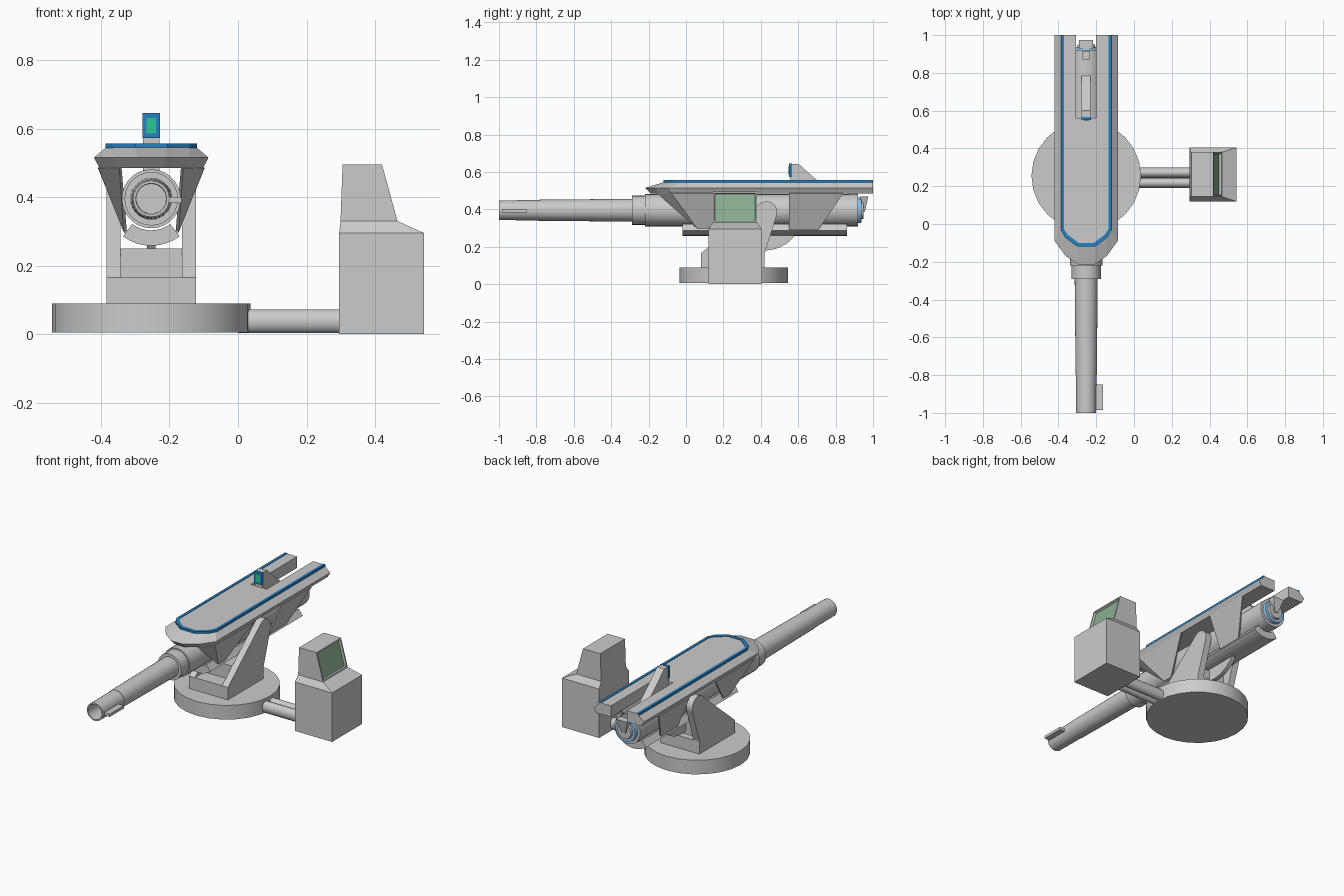
import bpy, bmesh, math

if "Cube" in bpy.data.objects:
    bpy.data.objects.remove(bpy.data.objects["Cube"])

CX, CY, BZ = -0.253, 0.255, 0.395   # gun centre line, turntable centre, bore height


def mat(name, rgb):
    m = bpy.data.materials.new(name)
    m.diffuse_color = (*rgb, 1)
    m.use_nodes = True
    m.node_tree.nodes["Principled BSDF"].inputs["Base Color"].default_value = m.diffuse_color
    return m


BLUE = mat("blue_trim", (0.02, 0.22, 0.55))
GREEN = mat("sight_green", (0.02, 0.6, 0.3))
SCREEN = mat("screen_green", (0.25, 0.42, 0.28))
PALE = mat("pale_blue", (0.3, 0.55, 0.8))


def make(name, verts, faces, m=None, smooth=False):
    me = bpy.data.meshes.new(name)
    me.from_pydata(verts, [], faces)
    bm = bmesh.new()
    bm.from_mesh(me)
    bmesh.ops.remove_doubles(bm, verts=bm.verts, dist=1e-5)
    bmesh.ops.recalc_face_normals(bm, faces=bm.faces)
    bm.to_mesh(me)
    bm.free()
    if smooth:
        me.shade_smooth()
        me.set_sharp_from_angle(angle=math.radians(35))
    if m:
        me.materials.append(m)
    ob = bpy.data.objects.new(name, me)
    bpy.context.collection.objects.link(ob)
    return ob


def loft(name, rings, m=None, smooth=False):
    n = len(rings[0])
    verts = [v for r in rings for v in r]
    faces = [list(range(n)), [(len(rings) - 1) * n + i for i in range(n)]]
    for k in range(len(rings) - 1):
        for i in range(n):
            j = (i + 1) % n
            faces.append((k * n + i, k * n + j, k * n + n + j, k * n + n + i))
    return make(name, verts, faces, m, smooth)


def rect(x0, x1, y0, y1, z):
    return [(x0, y0, z), (x1, y0, z), (x1, y1, z), (x0, y1, z)]


def box(name, x0, x1, y0, y1, z0, z1, m=None):
    return loft(name, [rect(x0, x1, y0, y1, z0), rect(x0, x1, y0, y1, z1)], m)


def prism_x(name, yz, x0, x1, m=None, smooth=False):
    return loft(name, [[(x, y, z) for y, z in yz] for x in (x0, x1)], m, smooth)


def arc(cy, cz, r, a0, a1, n, s=1.0):
    return [(cy + r * math.cos(math.radians(a0 + (a1 - a0) * i / n)),
             cz + s * r * math.sin(math.radians(a0 + (a1 - a0) * i / n))) for i in range(n + 1)]


def lathe_y(name, profile, n=28, m=None):
    rings = [[(CX + r * math.cos(2 * math.pi * i / n), y, BZ + r * math.sin(2 * math.pi * i / n))
              for i in range(n)] for y, r in profile]
    return loft(name, rings, m, True)


# Turntable and cable pipes to the console
loft("turntable", [[(x, y, z) for x, y in arc(CX, CY, 0.29, 0, 345, 23)] for z in (0.005, 0.09)],
     smooth=True)
for i, y in enumerate((0.218, 0.272)):
    prism_x(f"cable_pipe_{i}", arc(y, 0.038, 0.027, 0, 337.5, 15, 1.28), 0.0, 0.31, smooth=True)

# Console with recessed screen
box("console_cabinet", 0.295, 0.543, 0.12, 0.405, 0.0, 0.295)
head = loft("console_head", [rect(0.295, 0.543, 0.12, 0.405, 0.295),
                             rect(0.299, 0.465, 0.145, 0.38, 0.33),
                             rect(0.305, 0.42, 0.145, 0.38, 0.495)])
head.data.materials.append(None)
head.data.materials.append(SCREEN)
bm = bmesh.new()
bm.from_mesh(head.data)
bm.normal_update()
front = [f for f in bm.faces if f.normal.x > 0.8]
bmesh.ops.inset_region(bm, faces=front, thickness=0.012, depth=0)
bmesh.ops.inset_region(bm, faces=front, thickness=0.004, depth=-0.012)
for f in front:
    f.material_index = 1
bm.to_mesh(head.data)
bm.free()

# Pedestal and trunnion arms
box("pedestal", CX - 0.13, CX + 0.13, 0.08, 0.42, 0.085, 0.165)
box("pedestal_core", CX - 0.09, CX + 0.09, 0.17, 0.38, 0.16, 0.25)
arm = [(0.42, 0.165), (0.08, 0.165)] + arc(0.43, 0.385, 0.058, 140, -15, 10)[:]
for s, side in ((-1, "left"), (1, "right")):
    prism_x(f"mount_arm_{side}", arm, CX + s * 0.09, CX + s * 0.13)
prism_x("trunnion_pin", arc(0.43, 0.385, 0.035, 0, 337.5, 15), CX - 0.12, CX + 0.12, smooth=True)
prism_x("elevation_sector", arc(0.42, 0.385, 0.205, 205, 335, 16), CX - 0.013, CX + 0.013)

# Barrel with open bore, breech and muzzle sight
lathe_y("barrel", [(-0.6, 0.043), (-1, 0.045), (-1, 0.053), (-0.8, 0.054), (-0.8, 0.056),
                   (-0.29, 0.061), (-0.29, 0.078), (-0.22, 0.078), (-0.22, 0.086), (0.92, 0.086)])
box("muzzle_bracket", CX + 0.045, CX + 0.088, -0.985, -0.85, 0.383, 0.4)
lathe_y("breech_ring", [(0.915, 0.07), (0.938, 0.066)], m=PALE)
lathe_y("breech_plug", [(0.93, 0.05), (0.95, 0.045)])
loft("breech_handle", [rect(CX - 0.012, CX + 0.012, 0.935, 0.955, 0.385),
                       rect(CX - 0.037, CX + 0.037, 0.93, 0.975, 0.468)])
box("breech_catch", CX - 0.02, CX + 0.02, 0.87, 0.915, 0.47, 0.49)

# Curved cradle under the barrel
section = arc(CX, BZ, 0.137, 233, 307, 8) + arc(CX, BZ, 0.092, 307, 233, 8)
loft("cradle", [[(x, y, z) for x, z in section] for y in (-0.02, 0.86)])


# Armoured hood with rear slot and blue edge
def both(half):
    return half + [(-x, y) for x, y in reversed(half)]


LOW = [(0.151, 1), (0.151, -0.075), (0.1, -0.145), (0.035, -0.19)]
MID = [(0.167, 1), (0.167, -0.09), (0.11, -0.168), (0.04, -0.218)]
TOP = [(0.132, 1), (0.132, -0.03), (0.11, -0.07), (0.045, -0.118)]
TRIM = [(0.118, 1), (0.118, -0.025), (0.1, -0.055), (0.04, -0.1)]
SLOT = [(0.053, 0.56), (0.053, 1)]
loft("hood", [[(CX + x, y, z) for x, y in both(SLOT + half)]
              for half, z in ((LOW, 0.485), (MID, 0.515), (TOP, 0.545), (TOP, 0.553))])
edge = both([(x + 0.002, y - 0.002 * (y < 1)) for x, y in TOP]) + both(TRIM)[::-1]
loft("hood_trim", [[(CX + x, y, z) for x, y in edge] for z in (0.543, 0.556)], BLUE)

# Sloping skirt plates beneath the hood
for s, side in ((-1, "left"), (1, "right")):
    plates = {
        "front_skirt": ([(0.09, -0.15, 0.487), (0.151, -0.075, 0.487), (0.151, 0.3, 0.487),
                         (0.076, 0.12, 0.3), (0.076, 0.06, 0.3)], [(0, 1, 4), (1, 2, 3, 4)]),
        "rear_skirt": ([(0.151, 0.55, 0.487), (0.151, 0.84, 0.487), (0.073, 0.71, 0.295),
                        (0.073, 0.55, 0.295)], [(0, 1, 2, 3)]),
    }
    for name, (pts, faces) in plates.items():
        ob = make(f"{name}_{side}", [(CX + s * x, y, z) for x, y, z in pts], faces)
        mod = ob.modifiers.new("thickness", "SOLIDIFY")
        mod.thickness = 0.01
        mod.offset = 0

# Sight rising through the slot
prism_x("sight_body", [(0.558, 0.475), (0.558, 0.643), (0.602, 0.643), (0.79, 0.475)],
        CX - 0.024, CX + 0.024)
box("sight_frame", CX - 0.026, CX + 0.026, 0.551, 0.566, 0.572, 0.645, BLUE)
box("sight_lens", CX - 0.014, CX + 0.014, 0.549, 0.556, 0.585, 0.631, GREEN)
